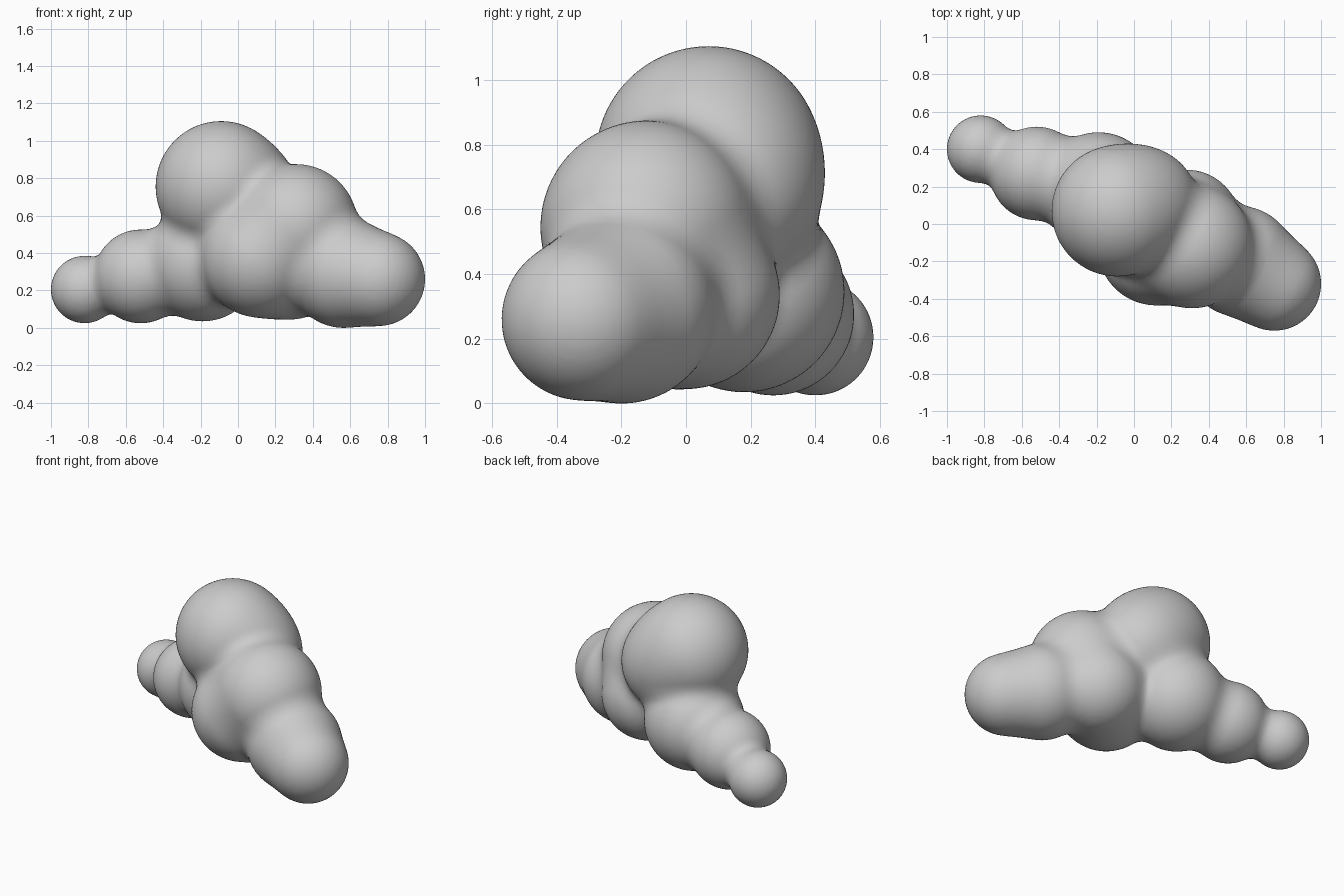
import bpy, bmesh
from mathutils import Vector, Matrix

if "Cube" in bpy.data.objects:
    bpy.data.objects.remove(bpy.data.objects["Cube"])

# Puffs of the cloud: x, y, z, radius
PUFFS = [
    (-0.82, 0.40, 0.21, 0.18),    # left tip
    (-0.52, 0.27, 0.28, 0.25),
    (-0.19, 0.18, 0.35, 0.31),
    (-0.09, 0.07, 0.76, 0.35),    # crown
    (0.03, 0.10, 0.67, 0.315),    # crown shoulder
    (0.12, -0.12, 0.375, 0.315),  # front belly
    (0.28, 0.00, 0.34, 0.29),     # back belly
    (0.31, -0.12, 0.55, 0.33),
    (0.565, -0.20, 0.30, 0.295),
    (0.75, -0.32, 0.265, 0.25),   # right tip
]
BLEND = 0.08


def field(p):
    """Distance and outward direction of the softly blended puffs."""
    d, g = 9.0, Vector((0, 0, 1))
    for x, y, z, r in PUFFS:
        v = p - Vector((x, y, z))
        e = v.length - r
        h = max(0.0, min(1.0, 0.5 + 0.5 * (d - e) / BLEND))
        d = d * (1 - h) + e * h - BLEND * h * (1 - h)
        g = g.lerp(v.normalized(), h)
    return d, g


# Overlapping spheres fused into one skin
bm = bmesh.new()
for x, y, z, r in PUFFS:
    bmesh.ops.create_icosphere(bm, subdivisions=4, radius=r,
                               matrix=Matrix.Translation((x, y, z)))
mesh = bpy.data.meshes.new("cloud")
bm.to_mesh(mesh)
bm.free()
cloud = bpy.data.objects.new("cloud", mesh)
bpy.context.collection.objects.link(cloud)
remesh = cloud.modifiers.new("fuse", 'REMESH')
remesh.mode = 'VOXEL'
remesh.voxel_size = 0.02
bpy.context.view_layer.objects.active = cloud
cloud.select_set(True)
bpy.ops.object.modifier_apply(modifier="fuse")

# Pull the skin onto the blended surface, so the creases become soft
for v in cloud.data.vertices:
    p = v.co.copy()
    for _ in range(4):
        d, g = field(p)
        p -= g * (d / max(g.length_squared, 0.3))
    v.co = p

# Stand the cloud on the ground
low = min(v.co.z for v in cloud.data.vertices)
cloud.data.transform(Matrix.Translation((0, 0, -low)))
bpy.ops.object.shade_smooth()
